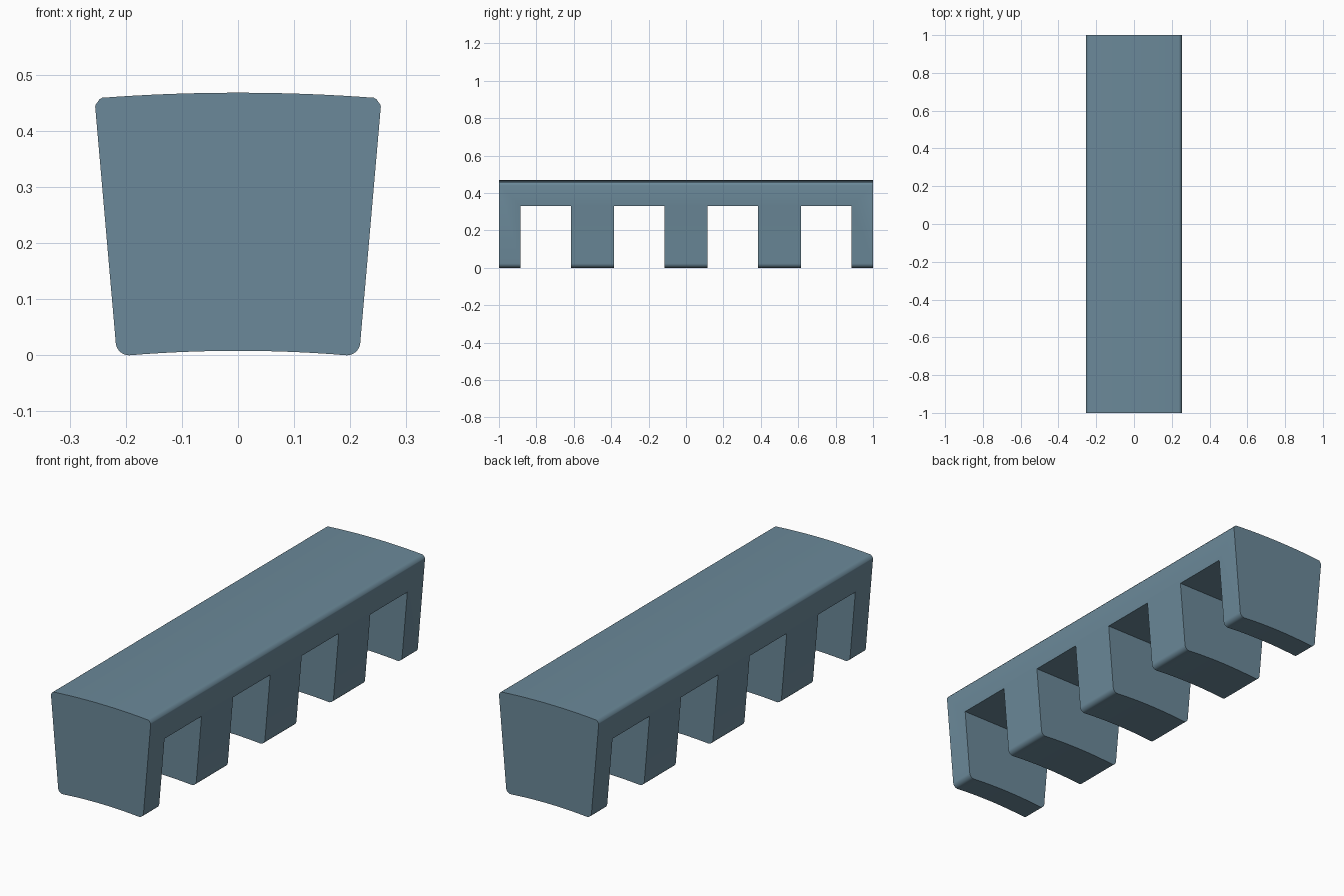
import bpy, bmesh, math

if "Cube" in bpy.data.objects:
    bpy.data.objects.remove(bpy.data.objects["Cube"])

LENGTH = 2.0
SLOT_WIDTH, SLOT_TOP = 0.27, 0.33

steel_blue = bpy.data.materials.new("steel_blue")
steel_blue.diffuse_color = (0.147, 0.25, 0.32, 1)
steel_blue.use_nodes = True
steel_blue.node_tree.nodes["Principled BSDF"].inputs["Base Color"].default_value = steel_blue.diffuse_color


def bow(half_width, z_mid, z_end, steps=16):
    """Shallow arc from the left end to the right end."""
    xs = [half_width * (2 * i / steps - 1) for i in range(steps + 1)]
    return [(x, z_mid - (z_mid - z_end) * (x / half_width) ** 2) for x in xs]


def extrude_profile(name, points, length):
    """Extrude an XZ outline along Y, centred on y = 0."""
    bm = bmesh.new()
    face = bm.faces.new([bm.verts.new((x, -length / 2, z)) for x, z in points])
    new = bmesh.ops.extrude_face_region(bm, geom=[face])["geom"]
    verts = [v for v in new if isinstance(v, bmesh.types.BMVert)]
    bmesh.ops.translate(bm, verts=verts, vec=(0, length, 0))
    bmesh.ops.recalc_face_normals(bm, faces=bm.faces)
    mesh = bpy.data.meshes.new(name)
    bm.to_mesh(mesh)
    bm.free()
    obj = bpy.data.objects.new(name, mesh)
    bpy.context.collection.objects.link(obj)
    return obj


# Tapered body: bowed underside, rounded feet, bevelled top corners, bowed top
radius = 0.024
foot = [(0.194 + radius * math.sin(a), radius - radius * math.cos(a))
        for a in (math.radians(d) for d in range(12, 86, 12))]
right_side = foot + [(0.218, 0.024), (0.2545, 0.443), (0.2535, 0.447), (0.2465, 0.4565)]
left_side = [(-x, z) for x, z in reversed(right_side)]
outline = (bow(0.194, 0.008, 0.0) + right_side
           + bow(0.242, 0.468, 0.459)[::-1] + left_side)
body = extrude_profile("slotted_block", outline, LENGTH)
body.data.materials.append(steel_blue)

# Four square slots cut across the underside
for i in range(4):
    slot = extrude_profile(
        "slot_cutter", [(-0.5, -0.2), (0.5, -0.2), (0.5, SLOT_TOP), (-0.5, SLOT_TOP)], SLOT_WIDTH)
    slot.location.y = -0.75 + 0.5 * i
    slot.hide_render = True
    bpy.context.view_layer.objects.active = body
    cut = body.modifiers.new("slot", "BOOLEAN")
    cut.operation, cut.solver, cut.object = "DIFFERENCE", "EXACT", slot
    bpy.context.view_layer.update()
    bpy.ops.object.modifier_apply(modifier=cut.name)
    bpy.data.objects.remove(slot)

# Smooth the bowed faces and rounded feet, keep the cut edges crisp
body.select_set(True)
bpy.ops.object.shade_smooth_by_angle(angle=math.radians(25))
